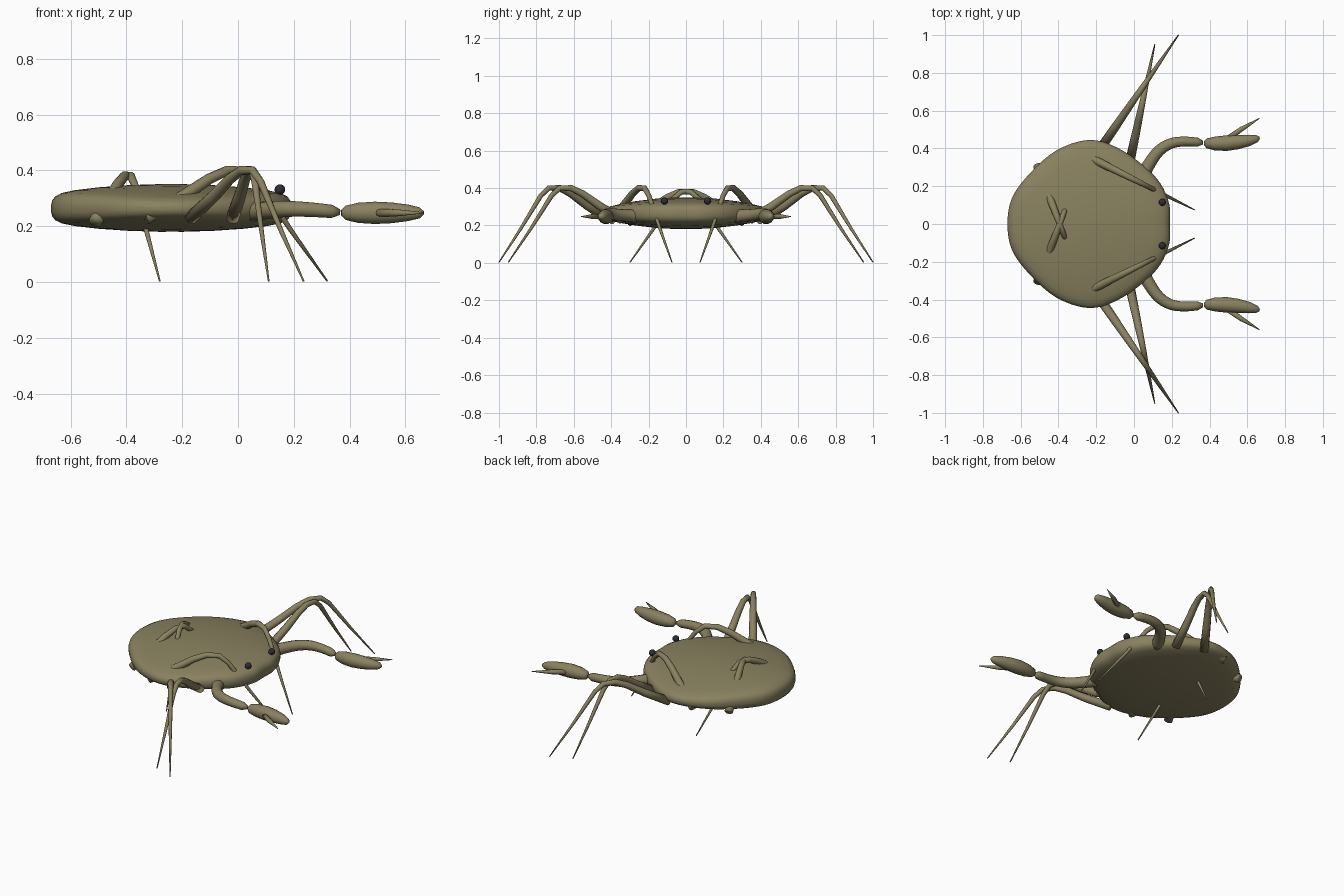
import bpy, bmesh, math
from mathutils import Vector

cube = bpy.data.objects.get("Cube")
if cube:
    bpy.data.objects.remove(cube, do_unlink=True)


def material(name, color):
    m = bpy.data.materials.new(name)
    m.use_nodes = True
    m.diffuse_color = color
    m.node_tree.nodes["Principled BSDF"].inputs["Base Color"].default_value = color
    return m


shell = material("olive_shell", (0.25, 0.22, 0.115, 1))
dark = material("dark_eye", (0.025, 0.027, 0.035, 1))


def finish(name, bm, mat):
    bmesh.ops.recalc_face_normals(bm, faces=bm.faces)
    mesh = bpy.data.meshes.new(name)
    bm.to_mesh(mesh)
    bm.free()
    mesh.materials.append(mat)
    for p in mesh.polygons:
        p.use_smooth = True
    obj = bpy.data.objects.new(name, mesh)
    bpy.context.collection.objects.link(obj)
    return obj


def loft(bm, rings):
    for a, b in zip(rings, rings[1:]):
        n = len(a)
        for i in range(n):
            j = (i + 1) % n
            bm.faces.new((a[i], a[j], b[j], b[i]))
    for ring in (rings[0], rings[-1]):
        bm.faces.new(ring)


def spline(points, steps):
    """Catmull-Rom samples through the control points."""
    p = [points[0] * 2 - points[1]] + points + [points[-1] * 2 - points[-2]]
    out = []
    for a, b, c, d in zip(p, p[1:], p[2:], p[3:]):
        for k in range(steps):
            t = k / steps
            out.append(0.5 * (2 * b + (c - a) * t + (2 * a - 5 * b + 4 * c - d) * t ** 2
                              + (3 * b - a - 3 * c + d) * t ** 3))
    return out + [points[-1]]


def tube(name, path, radii, sides=10):
    bm = bmesh.new()
    rings = []
    for i, (p, r) in enumerate(zip(path, radii)):
        d = (path[min(i + 1, len(path) - 1)] - path[max(i - 1, 0)]).normalized()
        u = d.cross(Vector((0, 0, 1))).normalized()
        v = u.cross(d)
        angles = [math.tau * k / sides for k in range(sides)]
        rings.append([bm.verts.new(p + r * (u * math.cos(a) + v * math.sin(a))) for a in angles])
    loft(bm, rings)
    return finish(name, bm, shell)


# Carapace: outline shrunk ring by ring, thinner toward the flanks
half = [(0.19, 0), (0.188, 0.1), (0.14, 0.215), (0.05, 0.31), (-0.09, 0.405), (-0.24, 0.445),
        (-0.41, 0.39), (-0.55, 0.27), (-0.645, 0.14), (-0.67, 0)]
top = [Vector(p) for p in half]
outline = spline(top + [Vector((x, -y)) for x, y in half[-2::-1]], 4)[:-1]
section = [(0.1, 1), (0.35, 0.98), (0.6, 0.93), (0.8, 0.85), (0.91, 0.75), (0.965, 0.6),
           (0.99, 0.4), (1, 0.15)]
section += [(s, -t) for s, t in reversed(section)]
bm = bmesh.new()
rings = []
for s, t in section:
    ring = []
    for p in outline:
        x, y = -0.24 + (p.x + 0.24) * s, p.y * s
        thick = (0.088 if t > 0 else 0.083) * (1 - 0.5 * (y / 0.45) ** 2)
        thick *= 1 - 0.18 * ((x + 0.24) / 0.43) ** 2
        ring.append(bm.verts.new((x, y, 0.263 + t * thick)))
    rings.append(ring)
loft(bm, rings)
finish("carapace", bm, shell)

# Leg arch as (fraction along the leg, height)
arch = [(0, 0.23), (0.2, 0.305), (0.35, 0.37), (0.45, 0.4), (0.55, 0.4), (0.62, 0.36),
        (0.8, 0.185), (1, 0.003)]
legs = {
    "first_leg": ((-0.02, 0.34), (0.11, 0.95), 1),
    "second_leg": ((-0.17, 0.41), (0.235, 1.0), 1),
    "third_leg": ((-0.33, 0.4), (0.32, 0.075), 1),
    "fourth_leg": ((-0.51, -0.31), (-0.28, 0.3), 0.95),
}

for side, sign in (("left", 1), ("right", -1)):
    for name, (base, tip, lift) in legs.items():
        a, b = Vector((base[0], base[1] * sign)), Vector((tip[0], tip[1] * sign))
        path = [Vector((*a.lerp(b, f), z * lift)) for f, z in arch]
        tube(f"{side}_{name}", path, [0.025 - 0.022 * f ** 1.3 for f, z in arch])

    # Curved claw arm
    bend = [(0.05, 0.26, 0.25), (0.085, 0.325, 0.255), (0.135, 0.39, 0.26), (0.2, 0.428, 0.262),
            (0.28, 0.437, 0.258), (0.365, 0.43, 0.25)]
    path = spline([Vector((x, y * sign, z)) for x, y, z in bend], 3)
    last = len(path) - 1
    tube(f"{side}_claw_arm", path,
         [0.035 - 0.012 * i / last if i < last else 0.01 for i in range(last + 1)], 12)

    # Claw palm tapering to a blunt tip
    palm = [(0.37, 0.428, 0.01), (0.385, 0.427, 0.026), (0.43, 0.426, 0.037), (0.49, 0.428, 0.041),
            (0.55, 0.434, 0.038), (0.61, 0.443, 0.03), (0.65, 0.452, 0.02), (0.665, 0.456, 0.006)]
    tube(f"{side}_claw_palm", [Vector((x, y * sign, 0.248)) for x, y, r in palm],
         [r for x, y, r in palm], 14)

    # Movable claw finger
    finger = [Vector((0.5, 0.455 * sign, 0.248)), Vector((0.57, 0.503 * sign, 0.248)),
              Vector((0.665, 0.56 * sign, 0.248))]
    tube(f"{side}_claw_finger", finger, [0.015, 0.013, 0.002])

    # Bead eye
    bm = bmesh.new()
    bmesh.ops.create_uvsphere(bm, u_segments=16, v_segments=10, radius=0.019)
    bmesh.ops.translate(bm, verts=bm.verts, vec=(0.15, 0.115 * sign, 0.331))
    finish(f"{side}_eye", bm, dark)
